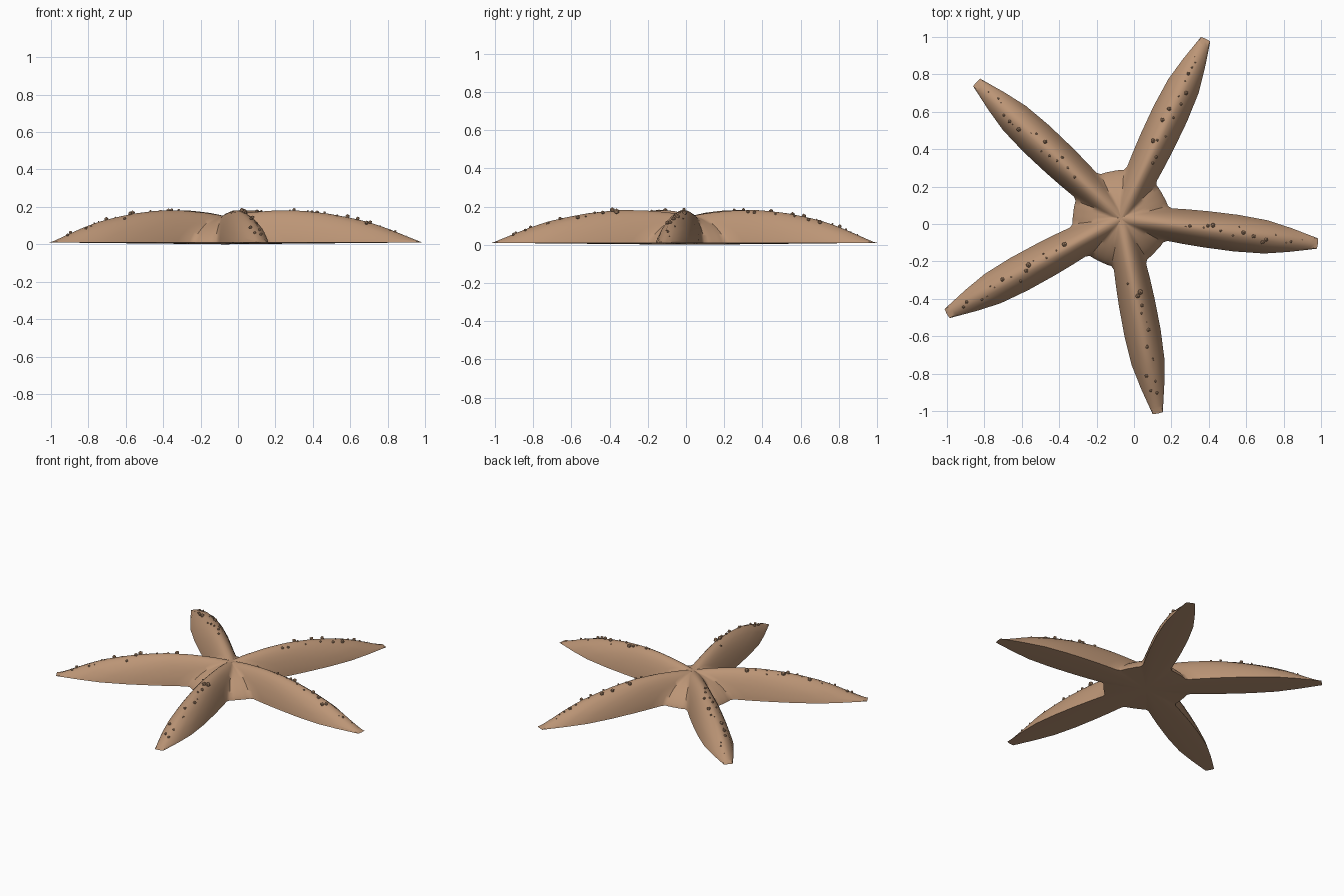
import bpy, bmesh, math, random
from mathutils import Vector, Matrix

if "Cube" in bpy.data.objects:
    bpy.data.objects.remove(bpy.data.objects["Cube"])

random.seed(4)
CX, CY, TURN = -0.07, 0.03, 64.7

mat = bpy.data.materials.new("sandy tan")
mat.diffuse_color = (0.50, 0.30, 0.18, 1)
mat.use_nodes = True
mat.node_tree.nodes["Principled BSDF"].inputs["Base Color"].default_value = mat.diffuse_color


def interp(table, x):
    for (x0, y0), (x1, y1) in zip(table, table[1:]):
        if x <= x1:
            return y0 + (y1 - y0) * (x - x0) / (x1 - x0)
    return table[-1][1]


# outline radius by angle off the arm axis, arm half width and ridge height by distance
OUTLINE = [(0, 1.062), (1.5, 1.06), (3.5, 0.94), (6.3, 0.80), (8.8, 0.64), (11.9, 0.472),
           (15, 0.36), (18.5, 0.277), (22, 0.26), (36, 0.256)]
WIDTH = [(0, 0.085), (0.26, 0.0875), (0.46, 0.097), (0.63, 0.098), (0.80, 0.088),
         (0.94, 0.057), (1.06, 0.028)]
RIDGE = [(0, 0.14), (0.10, 0.157), (0.25, 0.170), (0.40, 0.171), (0.55, 0.155), (0.67, 0.133),
         (0.77, 0.110), (0.87, 0.077), (0.97, 0.037), (1.062, 0)]


def height(ang, dist):
    a = math.radians(ang)
    u, v = dist * math.cos(a), dist * math.sin(a)
    arm = interp(RIDGE, u) * max(0, 1 - (v / interp(WIDTH, u)) ** 2) ** 0.75
    limit = min(interp(OUTLINE, abs(ang)), 0.26)
    disc = 0.14 * max(0, 1 - (dist / limit) ** 2) ** 0.75
    return 0.01 + max(arm, disc)


def place(arm, ang, dist, z):
    a = math.radians(TURN + 72 * arm + ang)
    return Vector((CX + dist * math.cos(a), CY + dist * math.sin(a), z))


def finish(bm, name):
    bmesh.ops.recalc_face_normals(bm, faces=bm.faces)
    me = bpy.data.meshes.new(name)
    bm.to_mesh(me)
    bm.free()
    me.materials.append(mat)
    ob = bpy.data.objects.new(name, me)
    bpy.context.collection.objects.link(ob)
    return ob


# body: rays from the centre, rings out to the five-armed outline
half = [1.5, 4, 6.5, 9, 12, 15, 18.5, 22, 27, 32]
angles = [-a for a in reversed(half)] + [0] + half + [36]
rays = [(k, a) for k in range(5) for a in angles]
RINGS = 22
bm = bmesh.new()
top = bm.verts.new((CX, CY, 0.15))
bottom = bm.verts.new((CX, CY, 0))
grid = []
for k, a in rays:
    r = interp(OUTLINE, abs(a))
    col = []
    for i in range(1, RINGS + 1):
        t = 1 - (1 - i / RINGS) ** 1.4
        z = 0.01 if i == RINGS else height(a, t * r)
        col.append(bm.verts.new(place(k, a, t * r, z)))
    grid.append(col)
for c0, c1 in zip(grid, grid[1:] + grid[:1]):
    bm.faces.new((top, c0[0], c1[0]))
    bm.faces.new((bottom, c1[-1], c0[-1]))
    for i in range(RINGS - 1):
        bm.faces.new((c0[i], c0[i + 1], c1[i + 1], c1[i]))
body = finish(bm, "starfish_body")
bpy.context.view_layer.objects.active = body
body.select_set(True)
bpy.ops.object.shade_smooth_by_angle(angle=math.radians(40))

# bumps: small faceted knobs along each arm ridge, shrinking outward
bm = bmesh.new()
for k in range(5):
    for i in range(16):
        u = 0.33 + 0.65 * (i + random.random()) / 16
        v = random.uniform(-0.035, 0.035) * interp(WIDTH, u) / 0.09
        size = random.uniform(0.004, 0.017) * (1.2 - 0.6 * u)
        ang, dist = math.degrees(math.atan2(v, u)), math.hypot(u, v)
        p = place(k, ang, dist, height(ang, dist) + size * 0.4)
        bmesh.ops.create_icosphere(bm, subdivisions=1, radius=size, matrix=Matrix.Translation(p))
finish(bm, "ridge_bumps")
